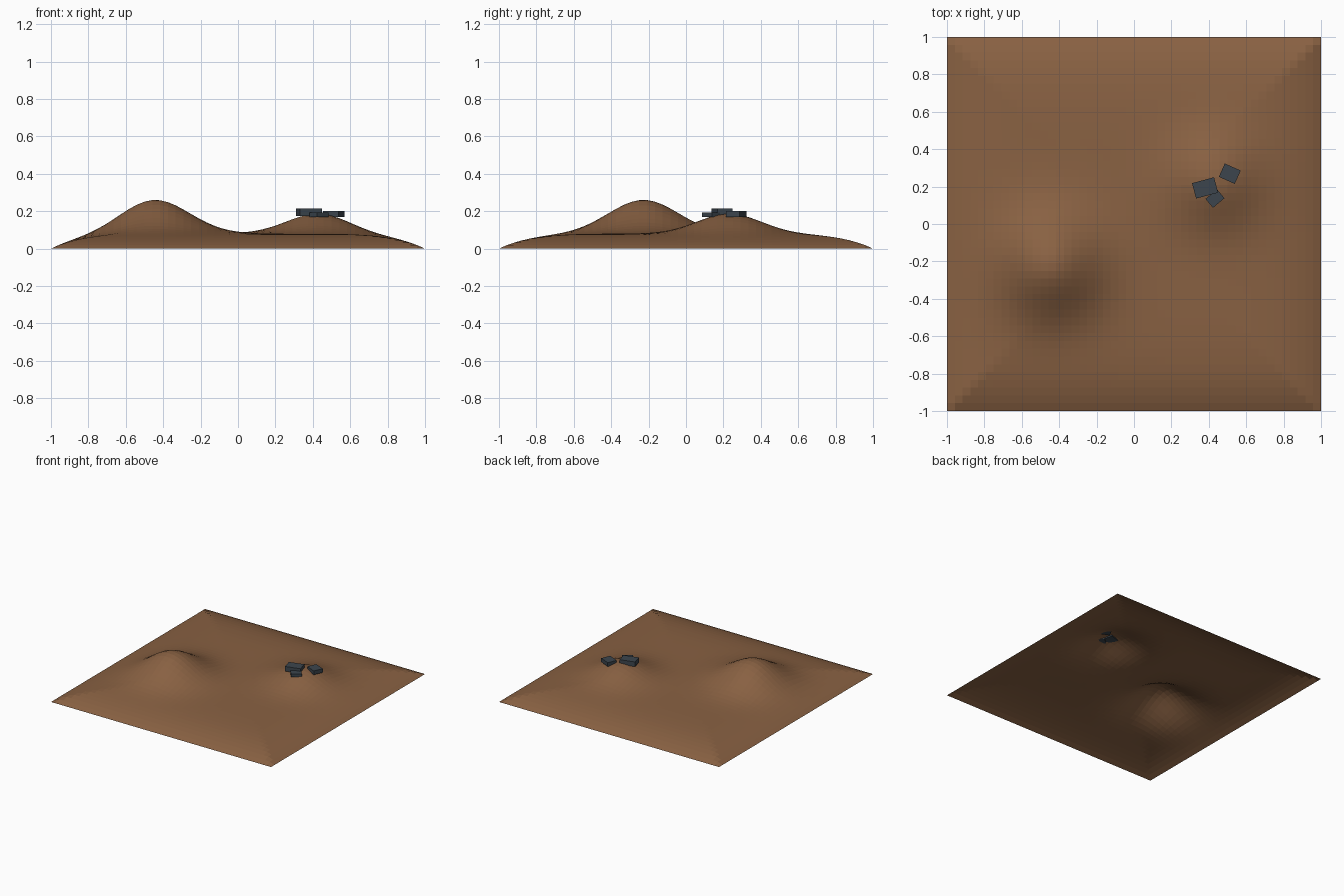
import bpy, math
from math import exp, radians

if "Cube" in bpy.data.objects:
    bpy.data.objects.remove(bpy.data.objects["Cube"])


def material(name, color):
    m = bpy.data.materials.new(name)
    m.diffuse_color = color
    m.use_nodes = True
    m.node_tree.nodes["Principled BSDF"].inputs["Base Color"].default_value = m.diffuse_color
    return m


soil = material("soil", (0.25, 0.12, 0.055, 1))
slate = material("slate", (0.045, 0.06, 0.075, 1))

# Mounds: x, y, height, spread
MOUNDS = [(-0.447, -0.227, 0.183, 0.187), (0.43, 0.23, 0.108, 0.17)]


def height(x, y):
    # Low plateau dropping to zero at the square rim, plus round mounds
    rim = 1 - min(1, max(abs(x), abs(y))) ** 6
    bumps = sum(h * exp(-((x - cx) ** 2 + (y - cy) ** 2) / (2 * s * s))
                for cx, cy, h, s in MOUNDS)
    return rim * (0.08 + bumps)


# Open ground sheet
bpy.ops.mesh.primitive_grid_add(x_subdivisions=48, y_subdivisions=48, size=2)
ground = bpy.context.object
ground.name = "dirt_ground"
for v in ground.data.vertices:
    v.co.z = height(v.co.x, v.co.y)
ground.data.materials.append(soil)


# Stone slabs resting on the smaller mound
def slab(name, x, y, z0, z1, w, d, angle):
    bpy.ops.mesh.primitive_cube_add(size=1, location=(x, y, (z0 + z1) / 2),
                                    rotation=(0, 0, radians(angle)))
    ob = bpy.context.object
    ob.name = name
    ob.scale = (w, d, z1 - z0)
    ob.data.materials.append(slate)


slab("large_stone", 0.38, 0.193, 0.175, 0.214, 0.122, 0.085, 15)
slab("medium_stone", 0.512, 0.269, 0.170, 0.202, 0.093, 0.078, -24)
slab("small_stone", 0.433, 0.136, 0.170, 0.193, 0.08, 0.062, 40)
